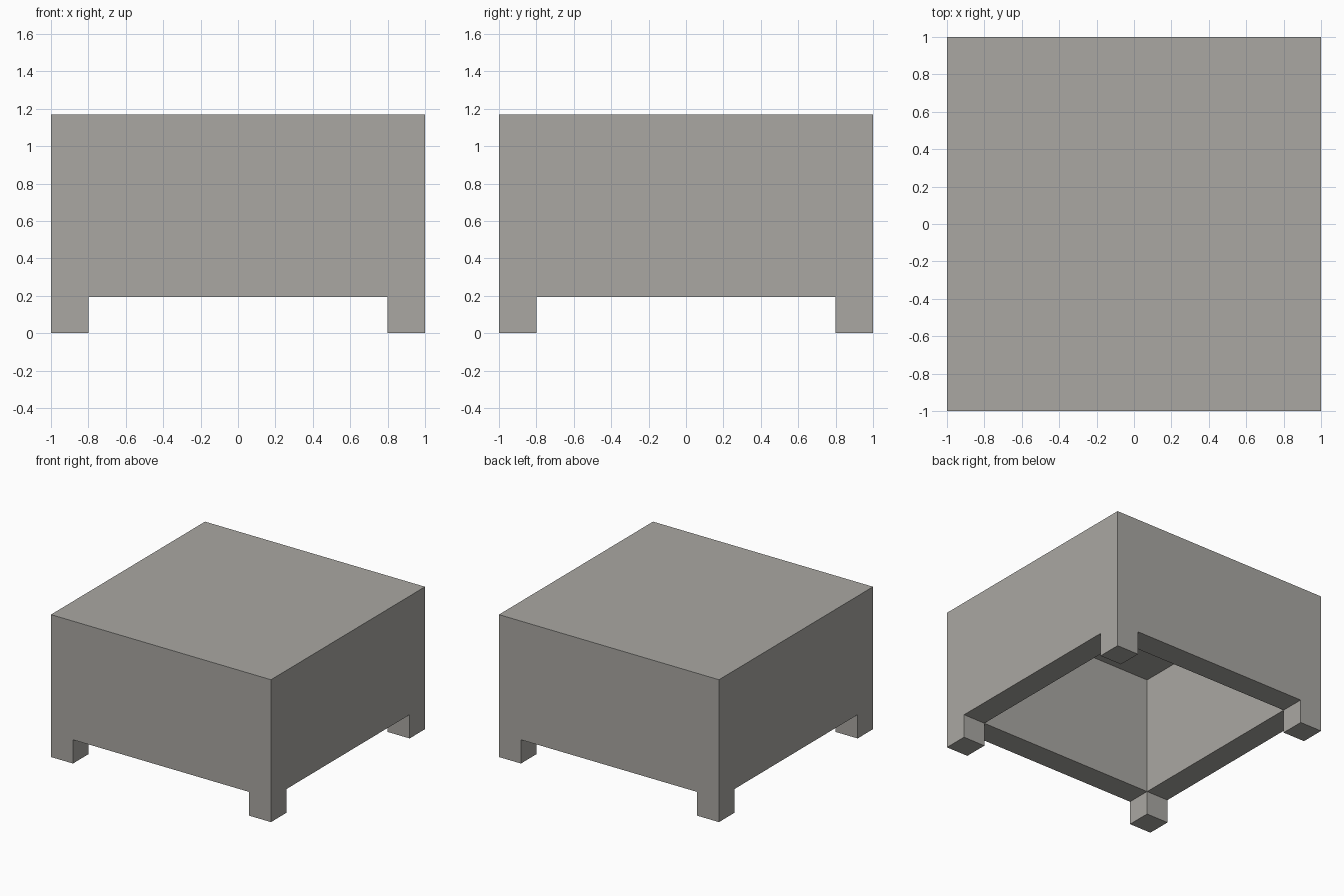
import bpy
import bmesh

old = bpy.data.objects.get("Cube")
if old:
    bpy.data.objects.remove(old)

HALF, INNER = 1.0, 0.8        # outer half width, inner half width
HEIGHT, RIM, SKIN = 1.17, 0.195, 0.005

# Plain warm grey
grey = bpy.data.materials.new("warm_grey")
grey.use_nodes = True
colour = (0.40, 0.39, 0.365, 1)
grey.diffuse_color = colour
grey.node_tree.nodes["Principled BSDF"].inputs["Base Color"].default_value = colour

bm = bmesh.new()

# Top sheet: a 3 by 3 grid with narrow outer strips
bmesh.ops.create_grid(bm, x_segments=3, y_segments=3, size=HALF)
for v in bm.verts:
    for axis in (0, 1):
        if abs(v.co[axis]) < 0.9:
            v.co[axis] = INNER if v.co[axis] > 0 else -INNER
    v.co.z = HEIGHT

# Block down to the rim
ext = bmesh.ops.extrude_face_region(bm, geom=bm.faces[:])["geom"]
for v in ext:
    if isinstance(v, bmesh.types.BMVert):
        v.co.z = RIM
lower = [f for f in ext if isinstance(f, bmesh.types.BMFace)
         and all(abs(v.co.z - RIM) < 1e-4 for v in f.verts)]


def push(faces, z):
    """Extrude each face on its own to height z."""
    for f in bmesh.ops.extrude_discrete_faces(bm, faces=faces)["faces"]:
        for v in f.verts:
            v.co.z = z


# Legs at the corners, deep cavity in the middle
centres = [(f, f.calc_center_median()) for f in lower]
legs = [f for f, c in centres if abs(c.x) > INNER and abs(c.y) > INNER]
middle = [f for f, c in centres if abs(c.x) < INNER and abs(c.y) < INNER]
push(legs, 0)
push(middle, HEIGHT - SKIN)

# Merge coplanar faces into clean flat panels
bmesh.ops.recalc_face_normals(bm, faces=bm.faces[:])
bmesh.ops.dissolve_limit(bm, angle_limit=0.01, verts=bm.verts[:], edges=bm.edges[:])
bmesh.ops.recalc_face_normals(bm, faces=bm.faces[:])

mesh = bpy.data.meshes.new("hollow_block_with_legs")
bm.to_mesh(mesh)
bm.free()
mesh.materials.append(grey)
block = bpy.data.objects.new("hollow_block_with_legs", mesh)
bpy.context.collection.objects.link(block)
